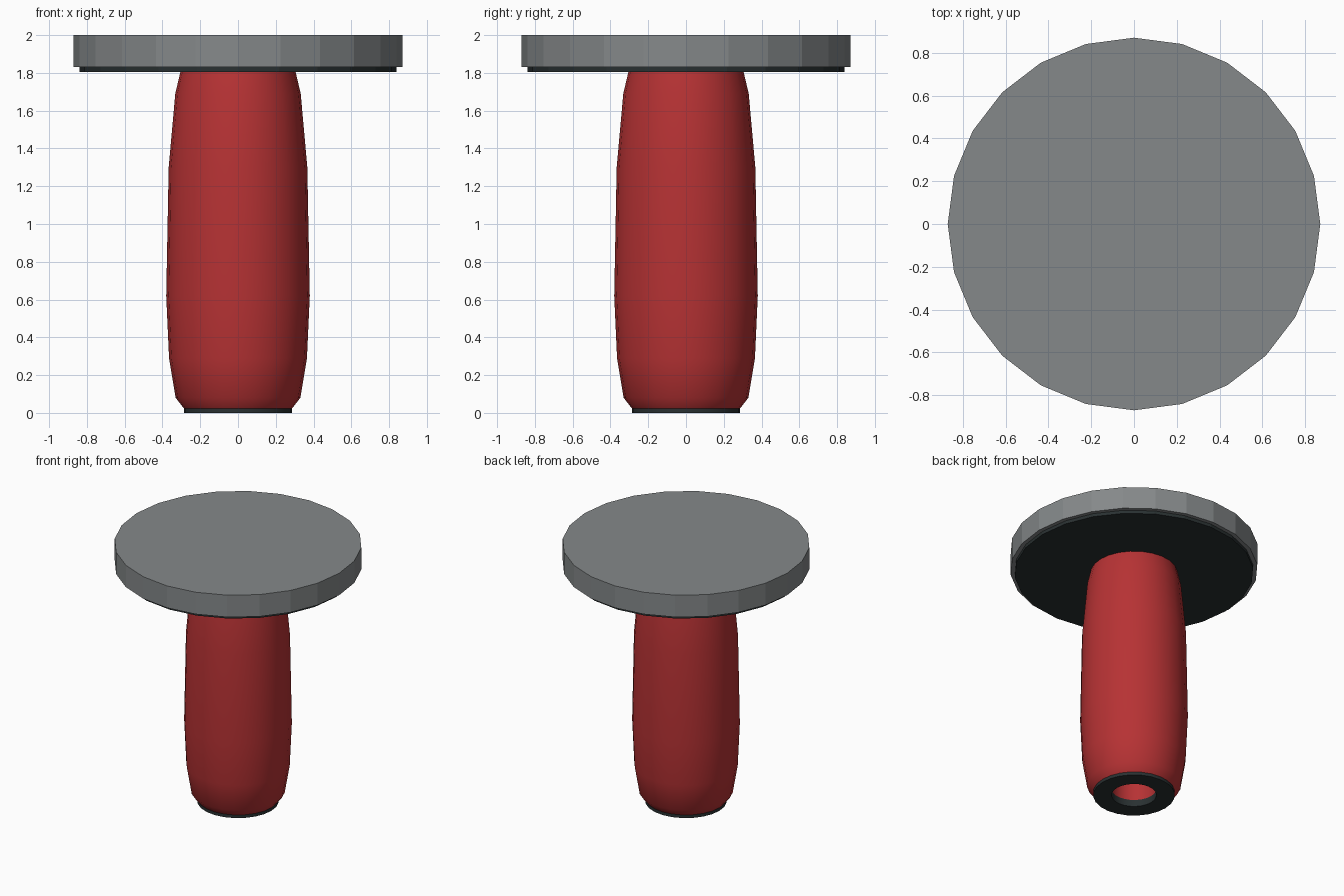
import bpy, bmesh, math

if "Cube" in bpy.data.objects:
    bpy.data.objects.remove(bpy.data.objects["Cube"])

SIDES = 24


def material(name, rgb):
    m = bpy.data.materials.new(name)
    m.diffuse_color = (*rgb, 1)
    m.use_nodes = True
    m.node_tree.nodes["Principled BSDF"].inputs["Base Color"].default_value = m.diffuse_color
    return m


grey = material("plate grey", (0.235, 0.25, 0.255))
red = material("grip red", (0.47, 0.032, 0.034))
dark = material("dark rubber", (0.022, 0.03, 0.031))


def lathe(name, profile, mat, smooth=False, closed=False):
    """Spin (radius, z) points around z; open profiles get flat end caps."""
    bm = bmesh.new()
    rings = []
    for r, z in profile:
        rings.append([bm.verts.new((r * math.cos(2 * math.pi * i / SIDES),
                                    r * math.sin(2 * math.pi * i / SIDES), z))
                      for i in range(SIDES)])
    pairs = list(zip(rings, rings[1:]))
    if closed:
        pairs.append((rings[-1], rings[0]))
    for a, b in pairs:
        for i in range(SIDES):
            j = (i + 1) % SIDES
            bm.faces.new((a[i], a[j], b[j], b[i]))
    if not closed:
        bm.faces.new(rings[0][::-1])
        bm.faces.new(rings[-1])
    bmesh.ops.recalc_face_normals(bm, faces=bm.faces)
    me = bpy.data.meshes.new(name)
    bm.to_mesh(me)
    bm.free()
    me.materials.append(mat)
    ob = bpy.data.objects.new(name, me)
    bpy.context.collection.objects.link(ob)
    if smooth:
        bpy.ops.object.select_all(action='DESELECT')
        ob.select_set(True)
        bpy.context.view_layer.objects.active = ob
        bpy.ops.object.shade_smooth_by_angle(angle=math.radians(50))
    return ob


# faceted top plate and its dark backing
lathe("top_plate", [(0.87, 1.83), (0.87, 2.0)], grey)
lathe("plate_backing", [(0.84, 1.805), (0.84, 1.83)], dark)

# swollen grip with a bore up the middle
lathe("grip", [(0.16, 0.05), (0.285, 0.022), (0.33, 0.08), (0.365, 0.29),
               (0.38, 0.62), (0.367, 1.3), (0.332, 1.69), (0.305, 1.805),
               (0.16, 1.805)], red, smooth=True, closed=True)

# dark ring around the open end of the bore
lathe("end_ring", [(0.158, 0.0), (0.287, 0.0), (0.287, 0.024), (0.158, 0.052)],
      dark, smooth=True, closed=True)
